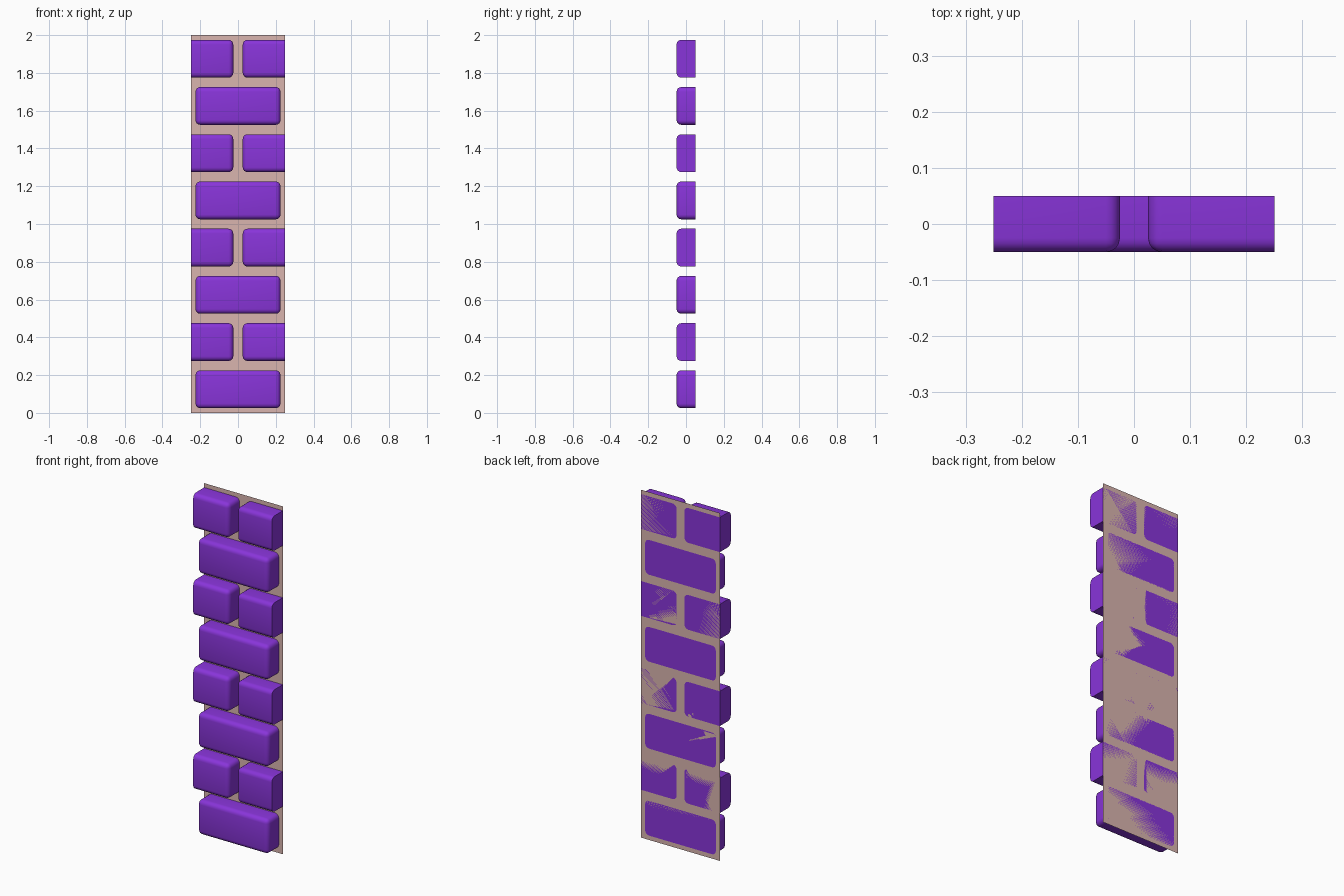
import bpy, bmesh, math

if "Cube" in bpy.data.objects:
    bpy.data.objects.remove(bpy.data.objects["Cube"])

W, D, H = 0.25, 0.05, 2.0      # half width, half depth, height
ROW, GAP, R = 0.25, 0.025, 0.025


def material(name, rgb):
    m = bpy.data.materials.new(name)
    m.diffuse_color = (*rgb, 1)
    m.use_nodes = True
    m.node_tree.nodes["Principled BSDF"].inputs["Base Color"].default_value = m.diffuse_color
    return m


purple = material("brick_purple", (0.25, 0.035, 0.70))
pink = material("mortar_pink", (0.70, 0.46, 0.43))


def add_object(name, bm, mat):
    mesh = bpy.data.meshes.new(name)
    bm.to_mesh(mesh)
    bm.free()
    obj = bpy.data.objects.new(name, mesh)
    bpy.context.collection.objects.link(obj)
    mesh.materials.append(mat)
    return obj


def brick(name, x0, x1, z0, z1):
    """Box rounded everywhere except at the back and on a cut wall end."""
    bm = bmesh.new()
    bmesh.ops.create_cube(bm, size=1)
    for v in bm.verts:
        v.co.x = x1 if v.co.x > 0 else x0
        v.co.y = D if v.co.y > 0 else -D
        v.co.z = z1 if v.co.z > 0 else z0

    def round_edge(e):
        a, b = e.verts
        on_back = a.co.y > 0 and b.co.y > 0
        on_cut = all(abs(v.co.x) > W - 1e-4 for v in (a, b))
        return not (on_back or on_cut)

    bmesh.ops.bevel(bm, geom=[e for e in bm.edges if round_edge(e)], offset=R,
                    segments=4, profile=0.5, affect='EDGES')
    bmesh.ops.recalc_face_normals(bm, faces=bm.faces)
    obj = add_object(name, bm, purple)
    bpy.ops.object.select_all(action='DESELECT')
    obj.select_set(True)
    bpy.context.view_layer.objects.active = obj
    bpy.ops.object.shade_smooth_by_angle(angle=math.radians(35))


# Running bond: whole bricks alternate with pairs of cut bricks
for i in range(8):
    z0 = i * ROW + GAP
    z1 = (i + 1) * ROW - GAP
    if i % 2 == 0:
        brick(f"whole_brick_{i}", -W + GAP, W - GAP, z0, z1)
    else:
        brick(f"left_half_brick_{i}", -W, -GAP, z0, z1)
        brick(f"right_half_brick_{i}", GAP, W, z0, z1)

# Flat mortar sheet behind the bricks
bm = bmesh.new()
bm.faces.new([bm.verts.new(p) for p in
              ((-W, D, 0), (W, D, 0), (W, D, H), (-W, D, H))])
add_object("mortar_backing", bm, pink)
